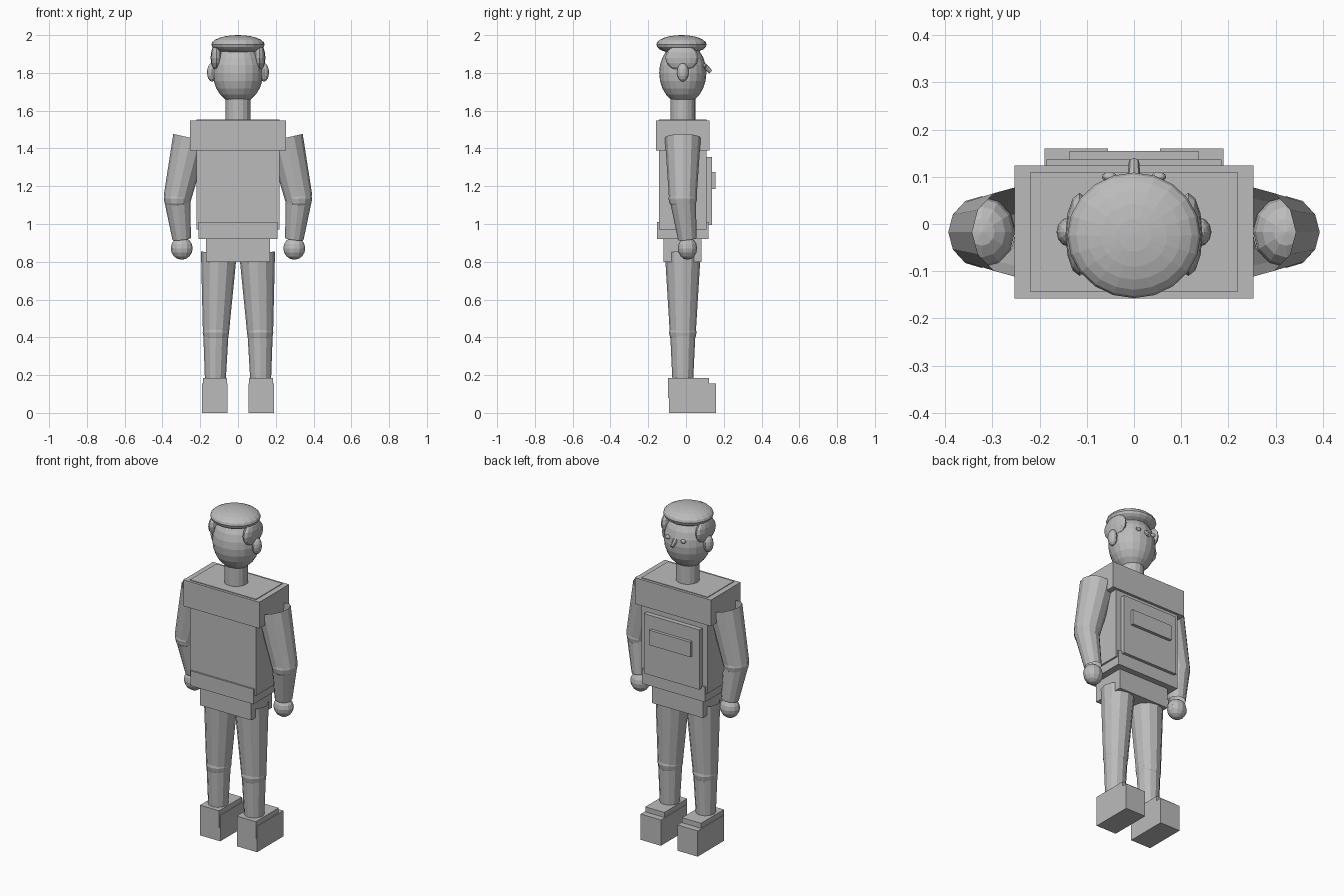
import bpy, bmesh
from mathutils import Vector, Matrix

cube = bpy.data.objects.get("Cube")
if cube:
    bpy.data.objects.remove(cube, do_unlink=True)

grey = bpy.data.materials.new("plain_grey")
grey.use_nodes = True
grey.diffuse_color = (0.5, 0.5, 0.5, 1)
grey.node_tree.nodes["Principled BSDF"].inputs["Base Color"].default_value = (0.5, 0.5, 0.5, 1)

MID = -0.017  # depth of the body's centre plane


def finish(name, bm):
    mesh = bpy.data.meshes.new(name)
    bm.to_mesh(mesh)
    bm.free()
    mesh.materials.append(grey)
    obj = bpy.data.objects.new(name, mesh)
    bpy.context.collection.objects.link(obj)
    return obj


def box(name, x, y, z):
    """Box from (low, high) ranges."""
    bm = bmesh.new()
    bmesh.ops.create_cube(bm, size=1)
    for v in bm.verts:
        v.co = [(a + b) / 2 + c * (b - a) for c, (a, b) in zip(v.co, (x, y, z))]
    return finish(name, bm)


def ball(name, centre, radii, segments=16, rings=10):
    bm = bmesh.new()
    bmesh.ops.create_uvsphere(bm, u_segments=segments, v_segments=rings, radius=1)
    bm.transform(Matrix.Translation(centre) @ Matrix.Diagonal((*radii, 1)))
    return finish(name, bm)


def tube(name, start, end, r1, r2, sides=12, caps=False):
    """Tapered tube between two points."""
    a, b = Vector(start), Vector(end)
    bm = bmesh.new()
    bmesh.ops.create_cone(bm, cap_ends=caps, segments=sides, radius1=r1, radius2=r2,
                          depth=(b - a).length)
    turn = Vector((0, 0, -1)).rotation_difference(b - a).to_matrix().to_4x4()
    flip = Matrix.Rotation(3.14159265, 4, 'X')
    bm.transform(Matrix.Translation((a + b) / 2) @ turn @ flip)
    return finish(name, bm)


# Torso and clothing
box("torso", (-0.22, 0.22), (MID - 0.126, MID + 0.126), (0.97, 1.552))
box("shoulder_yoke", (-0.253, 0.253), (MID - 0.141, MID + 0.141), (1.39, 1.548))
box("belt", (-0.21, 0.21), (MID - 0.136, MID + 0.136), (0.92, 1.01))
box("hips", (-0.17, 0.17), (MID - 0.102, MID + 0.1), (0.80, 0.94))
box("chest_panel", (-0.185, 0.185), (0.09, 0.137), (0.995, 1.355))
box("chest_pocket", (-0.137, 0.137), (0.12, 0.155), (1.185, 1.275))

# Head
tube("neck", (0, MID, 1.53), (0, MID, 1.68), 0.066, 0.066, 16, True)
ball("head", (0, MID, 1.80), (0.133, 0.125, 0.163), 20, 12)
ball("hair_cap", (0, -0.024, 1.95), (0.141, 0.133, 0.05), 20, 12)
tube("nose", (0, 0.098, 1.836), (0, 0.132, 1.805), 0.014, 0.011, 8, True)

# Paired parts
for side, s in (("left", 1), ("right", -1)):
    ball(side + "_eye", (s * 0.052, 0.1, 1.838), (0.016, 0.01, 0.012), 12, 8)
    ball(side + "_ear", (s * 0.138, MID, 1.803), (0.026, 0.031, 0.049), 12, 8)
    ball(side + "_side_hair", (s * 0.115, -0.022, 1.88), (0.03, 0.088, 0.07), 12, 8)

    # Arm: open sleeve, elbow, forearm and hand
    elbow = (s * 0.322, MID, 1.135)
    wrist = (s * 0.298, 0.007, 0.92)
    tube(side + "_upper_arm", (s * 0.25, MID, 1.456), elbow, 0.095, 0.073)
    ball(side + "_elbow", elbow, (0.07, 0.076, 0.07), 12, 8)
    tube(side + "_forearm", elbow, wrist, 0.07, 0.049)
    ball(side + "_hand", (s * 0.298, 0.008, 0.871), (0.058, 0.051, 0.06), 12, 8)

    # Leg: thigh, knee, shin
    knee = (s * 0.117, MID, 0.425)
    tube(side + "_thigh", (s * 0.101, MID, 0.85), knee, 0.095, 0.069)
    ball(side + "_knee", knee, (0.07, 0.073, 0.07), 12, 8)
    tube(side + "_shin", knee, (s * 0.12, MID, 0.17), 0.067, 0.055)

    # Boot
    box(side + "_shoe", sorted((s * 0.055, s * 0.19)), (-0.09, 0.16), (0, 0.155))
    box(side + "_shoe_top", sorted((s * 0.059, s * 0.186)), (-0.096, 0.122), (0.08, 0.185))
